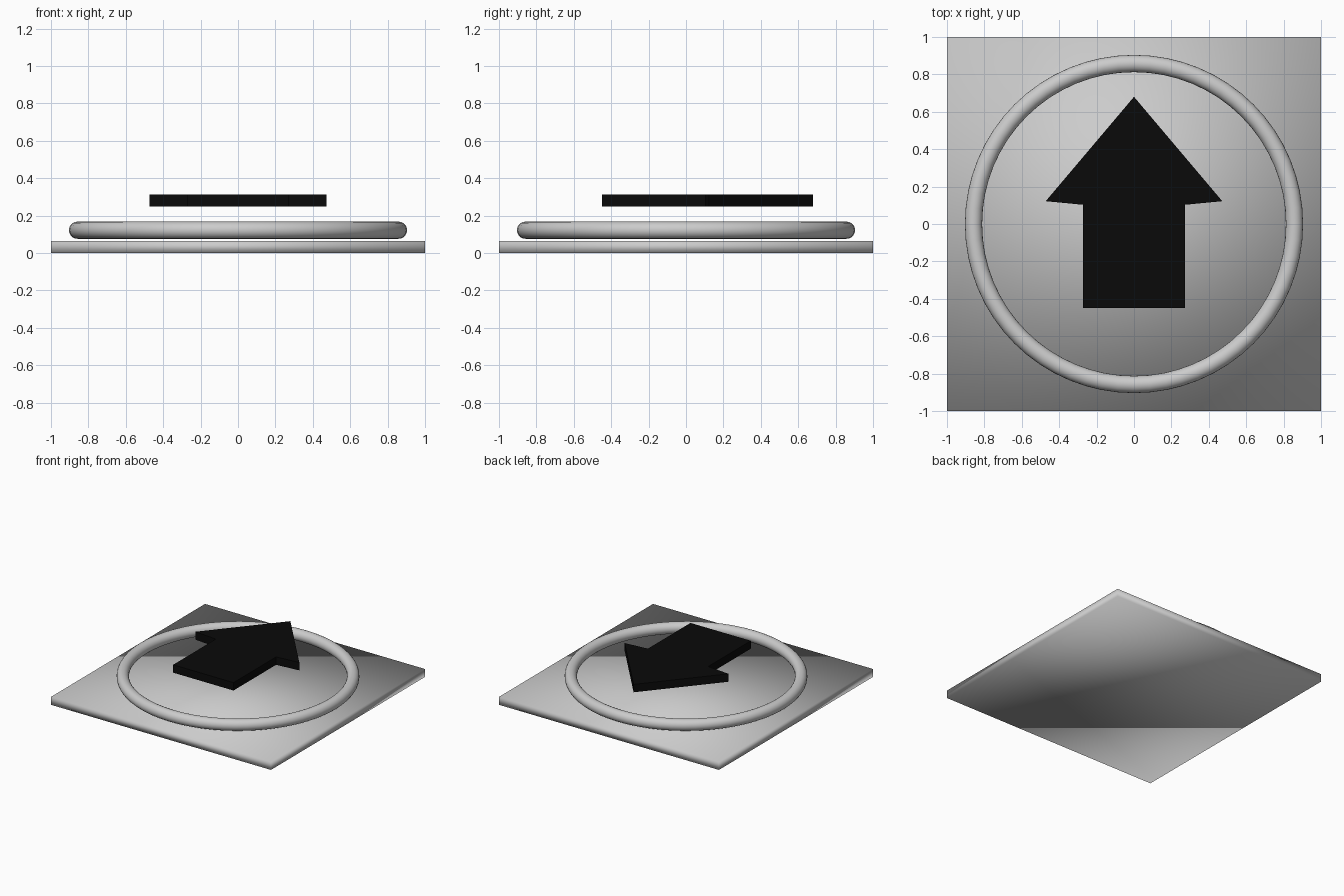
import bpy
import bmesh

if "Cube" in bpy.data.objects:
    bpy.data.objects.remove(bpy.data.objects["Cube"])


def mesh_object(name, bm):
    bmesh.ops.recalc_face_normals(bm, faces=bm.faces)
    mesh = bpy.data.meshes.new(name)
    bm.to_mesh(mesh)
    bm.free()
    obj = bpy.data.objects.new(name, mesh)
    bpy.context.collection.objects.link(obj)
    return obj


def extruded_outline(name, points, z0, z1):
    bm = bmesh.new()
    face = bm.faces.new([bm.verts.new((x, y, z0)) for x, y in points])
    top = bmesh.ops.extrude_face_region(bm, geom=[face])["geom"]
    verts = [g for g in top if isinstance(g, bmesh.types.BMVert)]
    bmesh.ops.translate(bm, verts=verts, vec=(0, 0, z1 - z0))
    return mesh_object(name, bm)


# Square base plate, softly shaded across its edges
plate = extruded_outline("base_plate", [(-1, -1), (1, -1), (1, 1), (-1, 1)], 0, 0.065)
plate.data.shade_smooth()

# Round ring hovering just above the plate
bpy.ops.mesh.primitive_torus_add(major_radius=0.858, minor_radius=0.046,
                                 major_segments=64, minor_segments=20,
                                 location=(0, 0, 0.122))
ring = bpy.context.object
ring.name = "ring"
ring.data.shade_smooth()

# Black arrow: right half of the outline, mirrored to the left
half = [(0.274, -0.45), (0.274, 0.103), (0.472, 0.122)]
outline = half + [(0, 0.68)] + [(-x, y) for x, y in reversed(half)]
arrow = extruded_outline("arrow", outline, 0.248, 0.313)

black = bpy.data.materials.new("black")
black.diffuse_color = (0.003, 0.003, 0.003, 1)
black.use_nodes = True
black.node_tree.nodes["Principled BSDF"].inputs["Base Color"].default_value = black.diffuse_color
arrow.data.materials.append(black)
